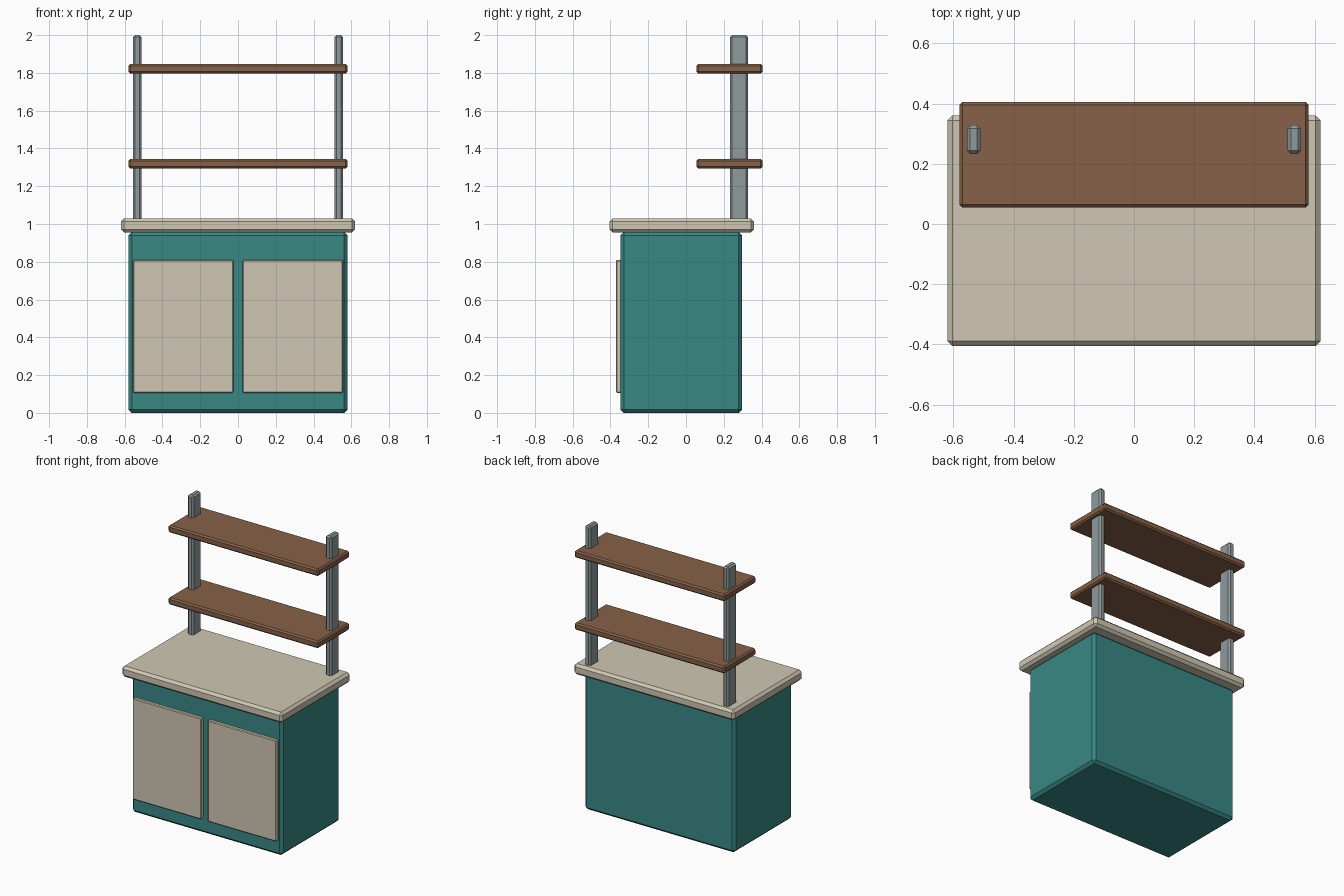
import bpy
import bmesh
from mathutils import Vector

cube = bpy.data.objects.get("Cube")
if cube:
    bpy.data.objects.remove(cube, do_unlink=True)


def make_material(name, color):
    mat = bpy.data.materials.new(name)
    mat.use_nodes = True
    mat.diffuse_color = (*color, 1)
    bsdf = next(n for n in mat.node_tree.nodes if n.type == 'BSDF_PRINCIPLED')
    bsdf.inputs["Base Color"].default_value = (*color, 1)
    return mat


teal = make_material("teal paint", (0.04, 0.25, 0.235))
cream = make_material("cream laminate", (0.63, 0.575, 0.455))
brown = make_material("brown wood", (0.24, 0.12, 0.065))
grey = make_material("grey metal", (0.275, 0.325, 0.335))


def box(name, low, high, bevel, mat):
    """Chamfered box between two opposite corners."""
    low, high = Vector(low), Vector(high)
    bm = bmesh.new()
    bmesh.ops.create_cube(bm, size=1)
    bmesh.ops.scale(bm, vec=high - low, verts=bm.verts)
    bmesh.ops.bevel(bm, geom=bm.edges[:], offset=bevel, segments=1,
                    affect='EDGES', profile=0.5)
    mesh = bpy.data.meshes.new(name)
    bm.to_mesh(mesh)
    bm.free()
    mesh.materials.append(mat)
    obj = bpy.data.objects.new(name, mesh)
    obj.location = (low + high) / 2
    bpy.context.collection.objects.link(obj)
    return obj


# Cabinet and worktop
box("cabinet", (-0.58, -0.347, 0), (0.58, 0.297, 0.957), 0.018, teal)
box("worktop", (-0.62, -0.405, 0.955), (0.62, 0.36, 1.03), 0.017, cream)

# Doors and shelf posts on both sides
for side, sign in (("left", 1), ("right", -1)):
    def pair_box(part, x, y, z, bevel, mat):
        x0, x1 = sorted((sign * x[0], sign * x[1]))
        box(f"{side}_{part}", (x0, y[0], z[0]), (x1, y[1], z[1]), bevel, mat)

    pair_box("door", (0.025, 0.555), (-0.37, -0.34), (0.105, 0.81), 0.005, cream)
    pair_box("post", (0.51, 0.555), (0.233, 0.328), (1.0, 2.0), 0.011, grey)

# Shelves
for name, z in (("lower_shelf", 1.294), ("upper_shelf", 1.797)):
    box(name, (-0.58, 0.055, z), (0.58, 0.405, z + 0.05), 0.01, brown)
